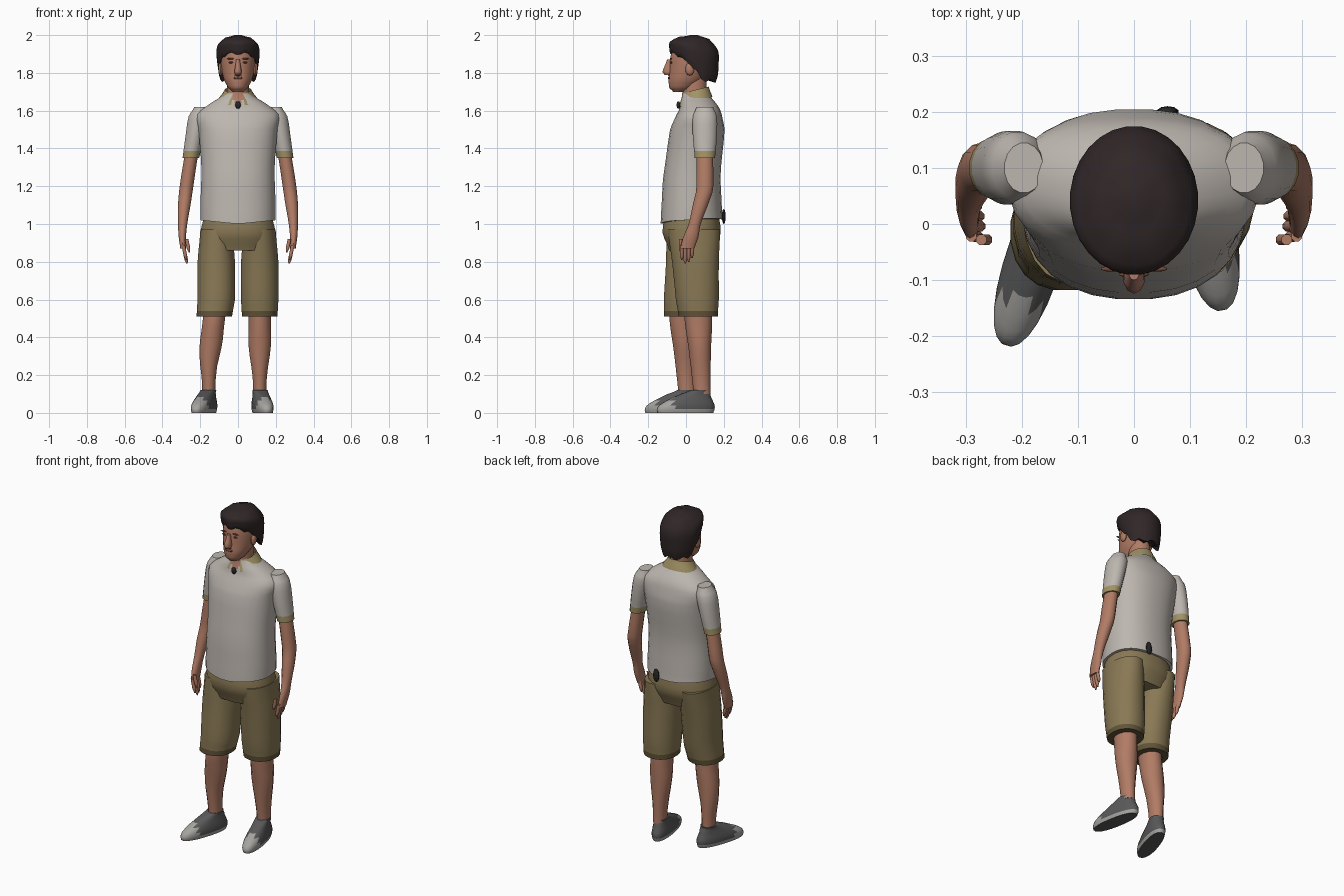
import bpy, bmesh, math
from mathutils import Matrix, Vector

cube = bpy.data.objects.get("Cube")
if cube:
    bpy.data.objects.remove(cube, do_unlink=True)


def material(name, red, green, blue):
    mat = bpy.data.materials.new(name)
    mat.use_nodes = True
    mat.diffuse_color = (red, green, blue, 1)
    shader = mat.node_tree.nodes["Principled BSDF"]
    shader.inputs["Base Color"].default_value = mat.diffuse_color
    shader.inputs["Roughness"].default_value = .8
    return mat


SHIRT = material("shirt_grey", .51, .47, .43)
SHORTS = material("khaki", .25, .19, .09)
HEM = material("dark_khaki", .12, .09, .04)
TRIM = material("collar_tan", .36, .29, .13)
SKIN = material("skin", .44, .2, .13)
FEATURE = material("dark_skin", .18, .07, .05)
HAIR = material("dark_brown_hair", .03, .02, .02)
SHOE = material("shoe_grey", .1, .1, .1)
RUBBER = material("light_rubber", .38, .37, .35)
BLACK = material("black", .02, .02, .02)


def finish(name, bm, materials, rule=None):
    """Turn a bmesh into a smooth shaded object, colouring faces by a rule."""
    for face in bm.faces:
        face.smooth = True
        if rule and rule(face.calc_center_median()):
            face.material_index = 1
    mesh = bpy.data.meshes.new(name)
    bm.to_mesh(mesh)
    bm.free()
    for mat in materials:
        mesh.materials.append(mat)
    mesh.set_sharp_from_angle(angle=math.radians(50))
    obj = bpy.data.objects.new(name, mesh)
    bpy.context.collection.objects.link(obj)
    return obj


def refine(sections, steps=3):
    """Spline the radii between the given (height, width, depth) sections."""
    points = [Vector(section) for section in sections]
    last = len(points) - 1
    result = []
    for k in range(last):
        before, start, end, after = (points[min(max(k + d, 0), last)] for d in (-1, 0, 1, 2))
        for i in range(steps):
            t = i / steps
            blend = start + (end - before) * t / 2
            blend += (before - start * 2.5 + end * 2 - after / 2) * t ** 2
            blend += ((after - before) / 2 + (start - end) * 1.5) * t ** 3
            blend.x = start.x + (end.x - start.x) * t
            result.append(blend)
    return result + [points[last]]


def loft(name, path, sections, materials, rule=None, sides=20, power=2,
         caps=(0, -1), tweak=None, drop=None):
    """Skin rounded sections whose centres follow path(height)."""
    bm = bmesh.new()
    loops = []
    for z, width, depth in refine(sections):
        x, y = path(z)
        loop = []
        for i in range(sides):
            angle = math.tau * (i + .5) / sides
            c, s = math.cos(angle), math.sin(angle)
            point = Vector((x + width * math.copysign(abs(c) ** (2 / power), c),
                            y + depth * math.copysign(abs(s) ** (2 / power), s), z))
            if tweak:
                tweak(point)
            loop.append(bm.verts.new(point))
        loops.append(loop)
    for lower, upper in zip(loops, loops[1:]):
        for i in range(sides):
            j = (i + 1) % sides
            bm.faces.new((lower[i], lower[j], upper[j], upper[i]))
    for index in caps:
        bm.faces.new(loops[index])
    bmesh.ops.recalc_face_normals(bm, faces=bm.faces)
    if drop:
        unwanted = [face for face in bm.faces if drop(face.calc_center_median())]
        bmesh.ops.delete(bm, geom=unwanted, context="FACES")
    return finish(name, bm, materials, rule)


def blob(name, centre, radii, mat):
    """Small ellipsoid."""
    bm = bmesh.new()
    place = Matrix.Translation(centre) @ Matrix.Diagonal((*radii, 1))
    bmesh.ops.create_uvsphere(bm, u_segments=10, v_segments=6, radius=1, matrix=place)
    finish(name, bm, [mat])


# Shirt body: chest leans back, neckline comes forward, hem is wavy
def torso_path(z):
    return 0, min(.03 + .12 * max(0, z - 1.25), .07 - .3 * (z - 1.62))


def wavy_hem(point):
    if point.z < 1.01:
        point.z += (abs(point.x) + max(point.y, 0)) / 10


def open_neck(c):
    return abs(c.x) < .03 and c.y < 0 and c.z > 1.63


loft("shirt", torso_path,
     [(1, .2, .165), (1.1, .2, .16), (1.3, .195, .15), (1.5, .21, .145),
      (1.58, .22, .12), (1.64, .145, .095), (1.69, .07, .07)],
     [SHIRT, SKIN], rule=open_neck, sides=28, power=2.25, tweak=wavy_hem)


# Collar: higher at the back, split at the front
def tilt_collar(point):
    point.z += (point.y - .05) / 4


loft("collar", lambda z: (0, .05), [(1.65, .11, .09), (1.71, .07, .07)], [TRIM],
     sides=28, caps=(), tweak=tilt_collar, drop=lambda c: c.y < .02 and abs(c.x) < .03)
blob("neck_clip", (0, -.04, 1.63), (.016, .01, .02), BLACK)
blob("pocket_case", (.06, .2, 1.04), (.02, .01, .04), BLACK)


# Legs: the right one steps forward and outward
def left_leg_path(z):
    return .115, .09 - z / 20


def right_leg_path(z):
    forward = .08 * min(1, 2 - 2 * z)
    outward = .04 * min(1, max(0, 1.8 - 3 * z))
    return -.115 - outward, .09 - z / 20 - forward


loft("shorts_seat", lambda z: (0, .03),
     [(1.05, .18, .145), (.95, .2, .155), (.86, .17, .12)], [SHORTS], power=2.3)
for side, path in (("left", left_leg_path), ("right", right_leg_path)):
    loft(side + "_shorts_leg", path,
         [(.97, .085, .14), (.8, .1, .125), (.6, .1, .115), (.51, .095, .105)],
         [SHORTS, HEM], rule=lambda c: c.z < .54, power=2.2)
    loft(side + "_leg", path,
         [(.55, .06, .075), (.45, .06, .07), (.35, .06, .06), (.2, .04, .05), (.1, .035, .045)],
         [SKIN], sides=14)


# Shoes: pale toe cap and sole edge, dark underside
def shoe_path(z):
    return 0, .085 * (64 * z ** 2 - 1)


def pale_rubber(c):
    return c.z > 0 and (c.z < .02 or c.y < -.16)


for side, x, y, turn in (("left", .115, .08, .18), ("right", -.155, .01, -.31)):
    shoe = loft(side + "_shoe", shoe_path,
                [(0, .045, .15), (.02, .05, .155), (.05, .05, .14), (.1, .04, .08), (.12, .04, .05)],
                [SHOE, RUBBER], rule=pale_rubber, sides=24, power=2.3)
    shoe.matrix_world = Matrix.Translation((x, y, 0)) @ Matrix.Rotation(turn, 4, "Z")


# Arms: hang outward from the shoulder, forearms swing forward
def arm_x(z):
    return .295 - .18 * abs(z - .95) ** 1.5


def arm_y(z):
    return min(.1, .1 - .3 * (1.18 - z))


def finger(name, sign, x, y, top, tip):
    """Short digit curling inward towards its tip."""
    return loft(name, lambda z: (sign * (x - (top - z) / 5), y),
                [(top, .01, .01), (tip + .02, .01, .01), (tip, .004, .004)], [SKIN], sides=8)


for side, sign in (("left", 1), ("right", -1)):
    def arm_path(z):
        return sign * arm_x(z), arm_y(z)

    loft(side + "_sleeve", arm_path,
         [(1.62, .035, .045), (1.57, .055, .065), (1.46, .05, .065), (1.35, .045, .055)],
         [SHIRT, TRIM], rule=lambda c: c.z < 1.38, sides=16)
    loft(side + "_arm", arm_path,
         [(1.4, .036, .043), (1.2, .037, .045), (1.1, .034, .04), (1, .025, .032),
          (.93, .02, .04), (.87, .015, .037)], [SKIN], sides=14)
    for i, tip in enumerate((.81, .79, .8, .82)):
        finger(f"{side}_finger_{i + 1}", sign, .29, .018 * i - .022, .89, tip)
    finger(side + "_thumb", sign, .272, -.028, .92, .85)

# Neck and head, with the chin pushed forward
loft("neck", lambda z: (0, .045), [(1.62, .06, .065), (1.8, .058, .066)], [SKIN], sides=16)
loft("head", lambda z: (0, .04 - 1.4 * (1.93 - z) ** 2),
     [(1.7, .03, .035), (1.72, .052, .067), (1.76, .073, .093), (1.81, .086, .108),
      (1.87, .093, .12), (1.93, .09, .113), (1.97, .06, .08)], [SKIN], sides=24)
loft("nose", lambda z: (0, -.095 + (z - 1.8) / 7),
     [(1.79, .015, .017), (1.805, .02, .03), (1.87, .01, .015)], [SKIN], sides=10)
blob("mouth", (0, -.09, 1.773), (.027, .006, .007), FEATURE)
blob("lip_shadow", (0, -.09, 1.788), (.02, .006, .004), FEATURE)
for side, sign in (("left", 1), ("right", -1)):
    blob(side + "_eye", (.038 * sign, -.078, 1.855), (.014, .005, .005), FEATURE)
    blob(side + "_brow", (.04 * sign, -.08, 1.875), (.02, .005, .004), FEATURE)
    blob(side + "_ear", (.092 * sign, .02, 1.82), (.013, .024, .034), SKIN)


# Hair cap: ragged hairline, high over the face and low at the nape
def hairline(point):
    low = min(1.9, 1.86 - .8 * point.y, 1.87 - 1.2 * point.y)
    low = max(low, 1.755) + .01 * math.sin(9 * math.atan2(point.y - .04, point.x))
    point.z = low + (point.z - 1.76) * (2 - low) / .24


loft("hair", lambda z: (0, .042),
     [(1.78, .06, .06), (1.76, .1, .12), (1.84, .113, .131), (1.92, .11, .128),
      (1.98, .07, .08), (2, .02, .02)], [HAIR], sides=28, caps=(-1,), tweak=hairline)
